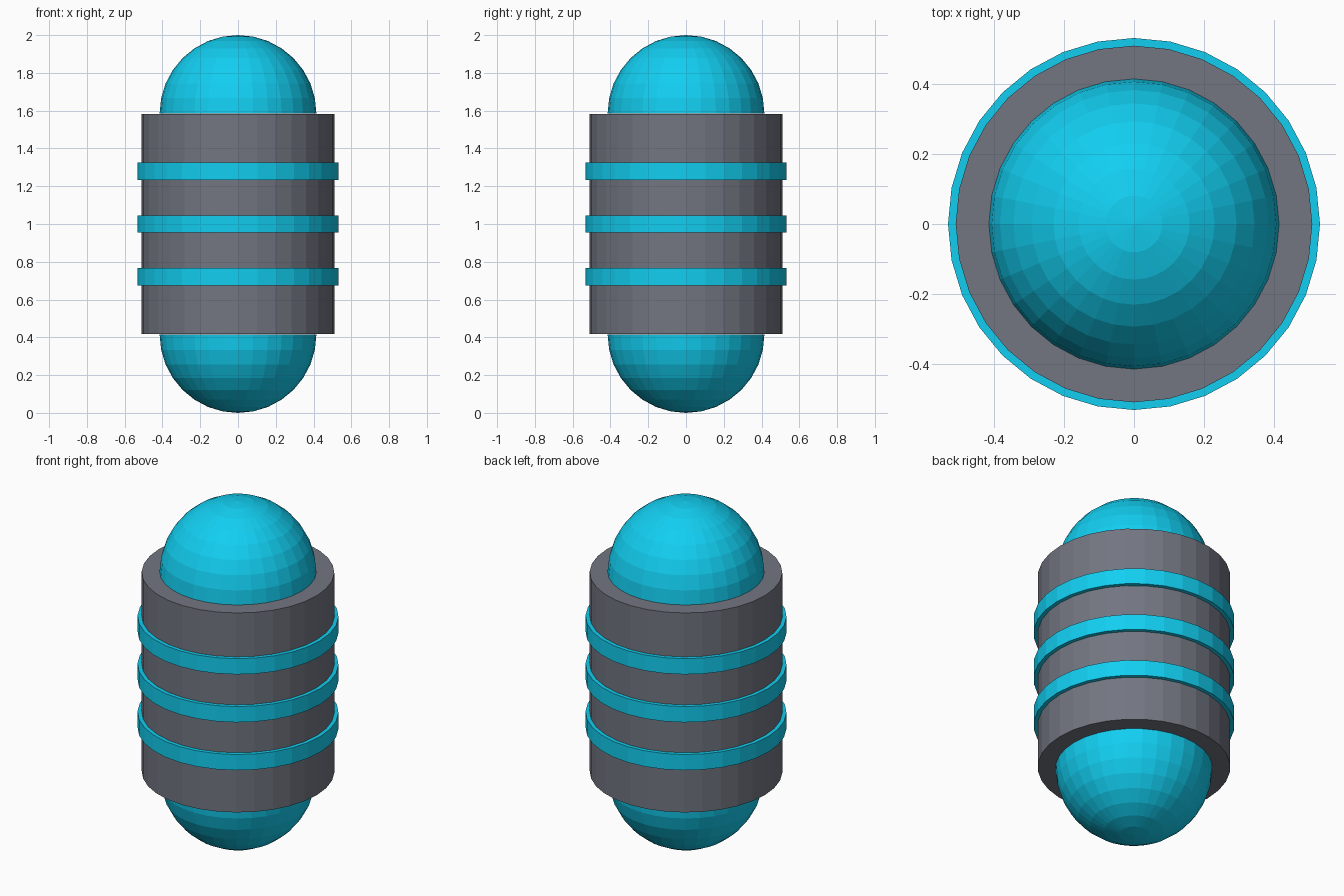
import bpy, bmesh
from mathutils import Matrix

if "Cube" in bpy.data.objects:
    bpy.data.objects.remove(bpy.data.objects["Cube"])

SIDES = 32
BODY_R, BODY_H = 0.51, 1.165
DOME_R = 0.415
BAND_R, BAND_H, BAND_GAP = 0.532, 0.092, 0.28
MID = 1.0


def material(name, color):
    m = bpy.data.materials.new(name)
    m.diffuse_color = (*color, 1.0)
    m.use_nodes = True
    m.node_tree.nodes["Principled BSDF"].inputs["Base Color"].default_value = m.diffuse_color
    return m


def add_object(name, bm, mat, z):
    bmesh.ops.recalc_face_normals(bm, faces=bm.faces)
    mesh = bpy.data.meshes.new(name)
    bm.to_mesh(mesh)
    bm.free()
    mesh.materials.append(mat)
    ob = bpy.data.objects.new(name, mesh)
    ob.location.z = z
    bpy.context.collection.objects.link(ob)
    return ob


def drum(name, radius, height, z, mat):
    bm = bmesh.new()
    bmesh.ops.create_cone(bm, cap_ends=True, segments=SIDES,
                          radius1=radius, radius2=radius, depth=height)
    return add_object(name, bm, mat, z)


def band(name, inner, outer, height, z, mat):
    # rectangular section spun round the body
    h = height / 2
    bm = bmesh.new()
    section = [(inner, -h), (outer, -h), (outer, h), (inner, h)]
    verts = [bm.verts.new((r, 0, y)) for r, y in section]
    edges = [bm.edges.new((verts[i], verts[(i + 1) % 4])) for i in range(4)]
    bmesh.ops.spin(bm, geom=verts + edges, cent=(0, 0, 0), axis=(0, 0, 1),
                   angle=6.283185307, steps=SIDES)
    bmesh.ops.remove_doubles(bm, verts=bm.verts, dist=1e-4)
    return add_object(name, bm, mat, z)


def dome(name, side, mat):
    # half sphere resting on the end of the body, pointing up or down
    bm = bmesh.new()
    bmesh.ops.create_uvsphere(bm, u_segments=SIDES, v_segments=16, radius=DOME_R)
    lower = [v for v in bm.verts if v.co.z < -1e-4]
    bmesh.ops.delete(bm, geom=lower, context='VERTS')
    bmesh.ops.holes_fill(bm, edges=[e for e in bm.edges if e.is_boundary], sides=0)
    bmesh.ops.transform(bm, matrix=Matrix.Diagonal((1, 1, side, 1)), verts=bm.verts)
    return add_object(name, bm, mat, MID + side * (1.0 - DOME_R))


cyan = material("cyan", (0.006, 0.62, 0.88))
grey = material("dark_grey", (0.17, 0.18, 0.22))

# Main body
drum("body", BODY_R, BODY_H, MID, grey)

# Rounded ends
dome("top_dome", 1, cyan)
dome("bottom_dome", -1, cyan)

# Raised bands
for i, label in enumerate(("lower", "middle", "upper")):
    band(label + "_band", BODY_R - 0.03, BAND_R, BAND_H, MID + (i - 1) * BAND_GAP, cyan)
